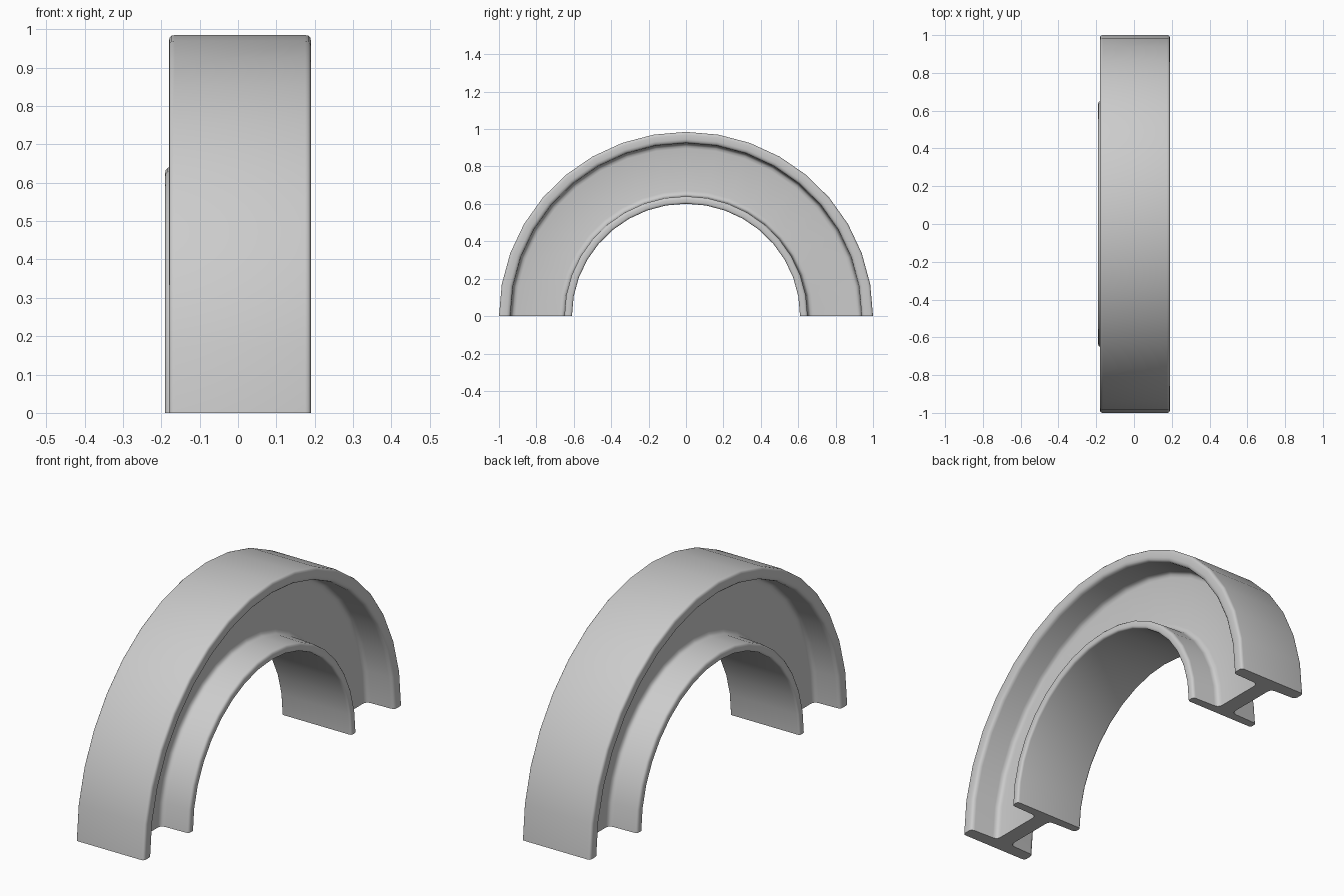
import bpy, bmesh, math
from mathutils import Vector

cube = bpy.data.objects.get("Cube")
if cube:
    bpy.data.objects.remove(cube, do_unlink=True)

SEGMENTS = 18      # steps around the half circle
SQUASH = 0.985     # the arch is slightly lower than a true half circle

steel = bpy.data.materials.new("plain grey")
steel.use_nodes = True
grey = (0.6, 0.6, 0.6, 1)
steel.diffuse_color = grey
steel.node_tree.nodes["Principled BSDF"].inputs["Base Color"].default_value = grey


def rounded(corners, steps=3):
    """Round each (x, radius, fillet) corner of a closed profile."""
    points = []
    for i, (x, r, fillet) in enumerate(corners):
        here = Vector((x, r))
        before = Vector(corners[i - 1][:2])
        after = Vector(corners[(i + 1) % len(corners)][:2])
        start = here + (before - here).normalized() * fillet
        end = here + (after - here).normalized() * fillet
        for k in range(steps + 1):
            t = k / steps
            points.append(start * (1 - t) ** 2 + here * 2 * t * (1 - t) + end * t * t)
    return points


# I-shaped cross-section: outer flange, web, inner flange
WEB = 0.04
profile = rounded([
    (-0.18, 1.0, 0.015), (0.19, 1.0, 0.015), (0.19, 0.94, 0.02),
    (WEB, 0.935, 0.025), (WEB, 0.655, 0.025),
    (0.188, 0.65, 0.015), (0.188, 0.61, 0.012), (-0.19, 0.61, 0.012),
    (-0.19, 0.65, 0.015), (-WEB, 0.655, 0.025),
    (-WEB, 0.935, 0.025), (-0.18, 0.94, 0.02),
])

# Sweep the section around the half circle
bm = bmesh.new()
rings = []
for s in range(SEGMENTS + 1):
    a = math.pi * s / SEGMENTS
    rings.append([bm.verts.new((p.x, -p.y * math.cos(a), p.y * math.sin(a) * SQUASH))
                  for p in profile])
count = len(profile)
for ring, following in zip(rings, rings[1:]):
    for i in range(count):
        j = (i + 1) % count
        bm.faces.new((ring[i], ring[j], following[j], following[i]))
bm.faces.new(rings[0])
bm.faces.new(rings[-1])
bmesh.ops.recalc_face_normals(bm, faces=bm.faces)

mesh = bpy.data.meshes.new("arched_beam")
bm.to_mesh(mesh)
bm.free()
mesh.materials.append(steel)
beam = bpy.data.objects.new("arched_beam", mesh)
bpy.context.collection.objects.link(beam)

# Smooth curves, crisp end cuts
bpy.context.view_layer.objects.active = beam
beam.select_set(True)
bpy.ops.object.shade_smooth_by_angle(angle=math.radians(40))
